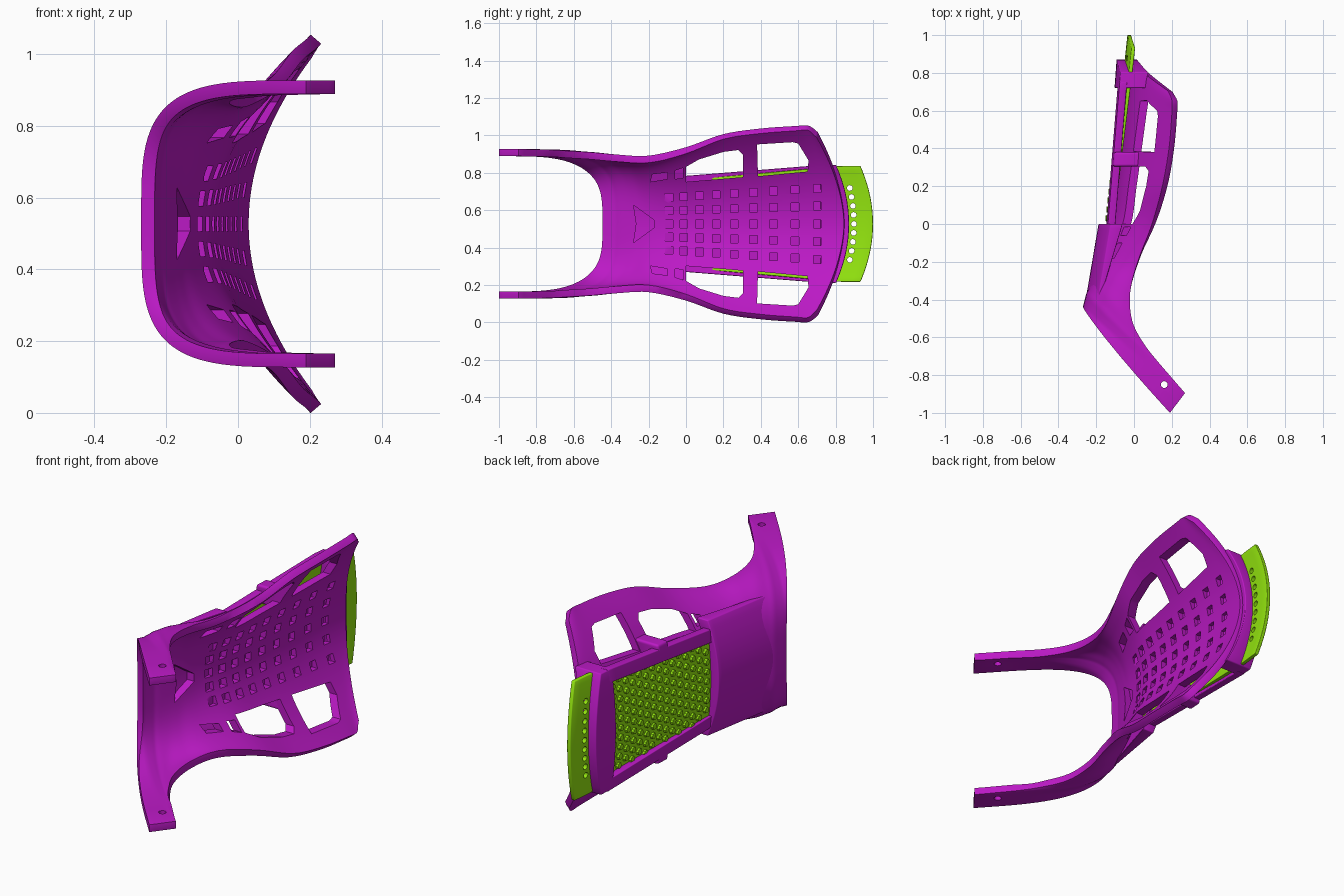
import bpy, bmesh, math
from mathutils import Vector

if "Cube" in bpy.data.objects:
    bpy.data.objects.remove(bpy.data.objects["Cube"])

C = 0.527  # symmetry plane height (z)


def material(name, rgb):
    m = bpy.data.materials.new(name)
    m.diffuse_color = (*rgb, 1)
    m.use_nodes = True
    m.node_tree.nodes["Principled BSDF"].inputs["Base Color"].default_value = m.diffuse_color
    return m


PURPLE = material("purple", (0.50, 0.01, 0.56))
GREEN = material("green", (0.30, 0.80, 0.005))


def make(name, bm, mat=None):
    if mat is None:
        bmesh.ops.recalc_face_normals(bm, faces=bm.faces)
    me = bpy.data.meshes.new(name)
    bm.to_mesh(me)
    bm.free()
    ob = bpy.data.objects.new(name, me)
    bpy.context.collection.objects.link(ob)
    if mat:
        me.materials.append(mat)
    return ob


def finish(ob, angle=35):
    bpy.ops.object.select_all(action='DESELECT')
    ob.select_set(True)
    bpy.context.view_layer.objects.active = ob
    bpy.ops.object.convert(target='MESH')
    bpy.ops.object.shade_smooth_by_angle(angle=math.radians(angle))


def bevel(ob, width, segs=3):
    b = ob.modifiers.new("bevel", 'BEVEL')
    b.width, b.segments, b.limit_method = width, segs, 'ANGLE'
    b.angle_limit = math.radians(50)


def cut(ob, cutter):
    m = ob.modifiers.new("cut", 'BOOLEAN')
    m.operation, m.solver, m.object = 'DIFFERENCE', 'EXACT', cutter
    cutter.hide_render = True


def prism(bm, pts, x0, x1):
    """Polygon of (y, d) points extruded along x."""
    a = [bm.verts.new((x0, y, C + d)) for y, d in pts]
    b = [bm.verts.new((x1, y, C + d)) for y, d in pts]
    n = len(pts)
    bm.faces.new(a)
    bm.faces.new(b[::-1])
    for i in range(n):
        bm.faces.new((a[i], b[i], b[(i + 1) % n], a[(i + 1) % n]))


def slab(name, y0, y1, lo, hi, fin, fout, mat, bend=0, bev=0.01, n=16):
    """Curved slab between two surfaces x = fin(y,d) and x = fout(y,d)."""
    bm = bmesh.new()
    grid = []
    for f in (fin, fout):
        g = []
        for i in range(n + 1):
            t = i / n
            y = y0 + (y1 - y0) * t
            row = []
            for j in range(n + 1):
                d = lo(y) + (hi(y) - lo(y)) * j / n
                yy = y - bend * d * d * t
                row.append(bm.verts.new((f(yy, d), yy, C + d)))
            g.append(row)
        grid.append(g)
    a, b = grid
    for i in range(n):
        for j in range(n):
            for g in grid:
                bm.faces.new((g[i][j], g[i + 1][j], g[i + 1][j + 1], g[i][j + 1]))
        for e in (0, n):
            bm.faces.new((a[i][e], a[i + 1][e], b[i + 1][e], b[i][e]))
            bm.faces.new((a[e][i], a[e][i + 1], b[e][i + 1], b[e][i]))
    bmesh.ops.recalc_face_normals(bm, faces=bm.faces)
    ob = make(name, bm, mat)
    if bev:
        bevel(ob, bev)
    return ob


# Main shell: (centre y, edge y, back x, edge x, half width, n, m)
SECT = [(-.44, -1.0, -.27, .19, .40, 3.8, 3.8), (-.428, -.895, -.268, .27, .40, 3.8, 3.8),
        (-.37, -.745, -.253, .14, .397, 3.6, 3.5), (-.335, -.63, -.237, .05, .39, 3.4, 3.1),
        (-.29, -.51, -.218, -.01, .383, 3.0, 2.7), (-.24, -.36, -.198, -.02, .37, 2.7, 2.1),
        (-.16, -.2, -.17, .02, .365, 2.3, 1.5), (0, 0, -.12, .095, .41, 2, 1.1),
        (.2, .2, -.09, .15, .48, 2, 1), (.4, .4, -.065, .185, .51, 2, 1),
        (.62, .58, -.04, .20, .523, 2, 1), (.78, .655, -.018, .20, .525, 2, 1),
        (.85, .705, -.008, .18, .49, 2, 1)]


def spline(p0, p1, p2, p3, t):
    return [b + .5 * t * (c - a + t * (2 * a - 5 * b + 4 * c - e + t * (3 * (b - c) + e - a)))
            for a, b, c, e in zip(p0, p1, p2, p3)]


rows, K = [], 5
last = len(SECT) - 1
for i in range(last):
    q = [SECT[min(max(i + k, 0), last)] for k in (-1, 0, 1, 2)]
    # straight interpolation across the strap ends, smooth elsewhere
    for s in range(K):
        t = s / K
        rows.append([a + (b - a) * t for a, b in zip(q[1], q[2])] if i < 2 else spline(*q, t))
rows.append(SECT[last])
bm = bmesh.new()
N, grid = 56, []
for yc, ye, xb, xe, w, n, m in rows:
    r = []
    for j in range(N + 1):
        th = math.pi * (j / N - .5)
        s, c = abs(math.sin(th)), max(math.cos(th), 0)
        g = 1 - (c ** (2 / m) if c > 1e-6 else 0)
        d = math.copysign(w * (s ** (2 / n) if s > 1e-6 else 0), th)
        r.append(bm.verts.new((xb + (xe - xb) * g, yc + (ye - yc) * g ** .9 if g > 0 else yc, C + d)))
    grid.append(r)
for a, b in zip(grid, grid[1:]):
    for j in range(N):
        bm.faces.new((a[j], a[j + 1], b[j + 1], b[j]))
shell = make("shell", bm, PURPLE)
so = shell.modifiers.new("thickness", 'SOLIDIFY')
so.thickness, so.offset = .038, -1
bevel(shell, .013)


def panel(y, d):  # outer surface of the shell's back panel
    return -.12 + .14 * y + (1.3 - .75 * max(y, 0)) * d * d


# Cutters: side windows, tongue opening, grip pockets, strap holes
bm = bmesh.new()
WINDOWS = [[(0, .225), (0, .305), (.07, .345), (.2, .385), (.28, .395), (.305, .37), (.305, .25)],
           [(.385, .255), (.65, .28), (.655, .34), (.6, .43), (.57, .437), (.38, .425)],
           [(-.19, .225), (-.1, .24), (-.1, .275), (-.18, .265)],
           [(-.06, .24), (-.015, .245), (-.015, .30), (-.06, .285)]]
for win in WINDOWS:
    for sgn in (1, -1):
        prism(bm, [(y, sgn * d) for y, d in win], -.5, .5)
prism(bm, [(-.28, -.10), (-.17, -.02), (-.17, .02), (-.28, .10), (-.265, 0)], -.5, .5)
for c in range(9):
    y = -.09 + .075 * c + .003 * c * c
    for k in range(-2, 3):
        d, h = k * (.07 + .031 * (y + .1)), .021
        x = panel(y, d) + .012
        prism(bm, [(y - h, d - h), (y + h, d - h), (y + h, d + h), (y - h, d + h)], x, x + .12)
for sgn in (1, -1):
    ring = bmesh.ops.create_cone(bm, cap_ends=True, segments=16, radius1=.018, radius2=.018, depth=.2)
    bmesh.ops.translate(bm, verts=ring['verts'], vec=Vector((.16, -.85, C + sgn * .39)))
cutter = make("shell_cutter", bm)
cut(shell, cutter)
finish(shell)
bpy.data.objects.remove(cutter)


# Back frame: heel block, rails, struts and end bar
def frame_out(y, d):
    return -.155 + .072 * y + .25 * d * d


def frame_in(y, d):
    return frame_out(y, d) + .04


def into_shell(y, d):
    return panel(y, d) + .015


def heel_out(y, d):
    return -.261 + .17 * (y + .43) + .7 * d * d


def heel_in(y, d):
    return max(heel_out(y, d) + .01, -.255 + .30 * (y + .43) + .75 * d * d)


finish(slab("heel_block", -.40, 0, lambda y: -.30, lambda y: .30, heel_in, heel_out, PURPLE, bev=.008))
finish(slab("end_bar", .72, .872, lambda y: -.315, lambda y: .315, into_shell, frame_out, PURPLE, bend=.7))
for sgn, side in ((1, "upper"), (-1, "lower")):
    def lo(y, s=sgn):
        return s * (.19 + .08 * y)

    def hi(y, s=sgn):
        return s * (.257 + .08 * y)

    def hi2(y, s=sgn):
        return s * .31
    finish(slab(side + "_rail", -.03, .75, lo, hi, frame_in, frame_out, PURPLE))
    finish(slab(side + "_strut", .305, .38, lo, hi2, into_shell, frame_out, PURPLE, n=6))


# Green sliding plate with arched end, row of holes and grip studs
def plate_out(y, d):
    return -.143 + .108 * y + .3 * d * d


def plate_in(y, d):
    return plate_out(y, d) + .02


def half(y):
    return .11 if y < -.12 else min(.235 + .085 * y, .31)


plate = slab("sliding_plate", -.16, 1.0, lambda y: -half(y), half, plate_in, plate_out, GREEN,
             bend=.7, bev=.004, n=24)
bm = bmesh.new()
for k in range(-4, 5):
    y, d = .898 - .6 * (k * .048) ** 2, k * .048
    prism(bm, [(y + .015 * math.cos(a * math.pi / 6), d + .015 * math.sin(a * math.pi / 6))
               for a in range(12)], -.4, .3)
cutter = make("plate_cutter", bm)
cut(plate, cutter)
finish(plate)
bpy.data.objects.remove(cutter)

bm = bmesh.new()
for r in range(15):
    y = .03 + .047 * r
    for k in range(-6, 7):
        d = (k + .5 * (r % 2)) * .05
        if abs(d) < .195 + .08 * y:
            st = bmesh.ops.create_cone(bm, cap_ends=True, segments=8, radius1=.02, radius2=.015, depth=.02)
            for v in st['verts']:
                p = v.co.copy()
                v.co = (plate_out(y, d) - p.z, y + p.x, C + d + p.y)
bmesh.ops.recalc_face_normals(bm, faces=bm.faces)
finish(make("grip_studs", bm, GREEN))
